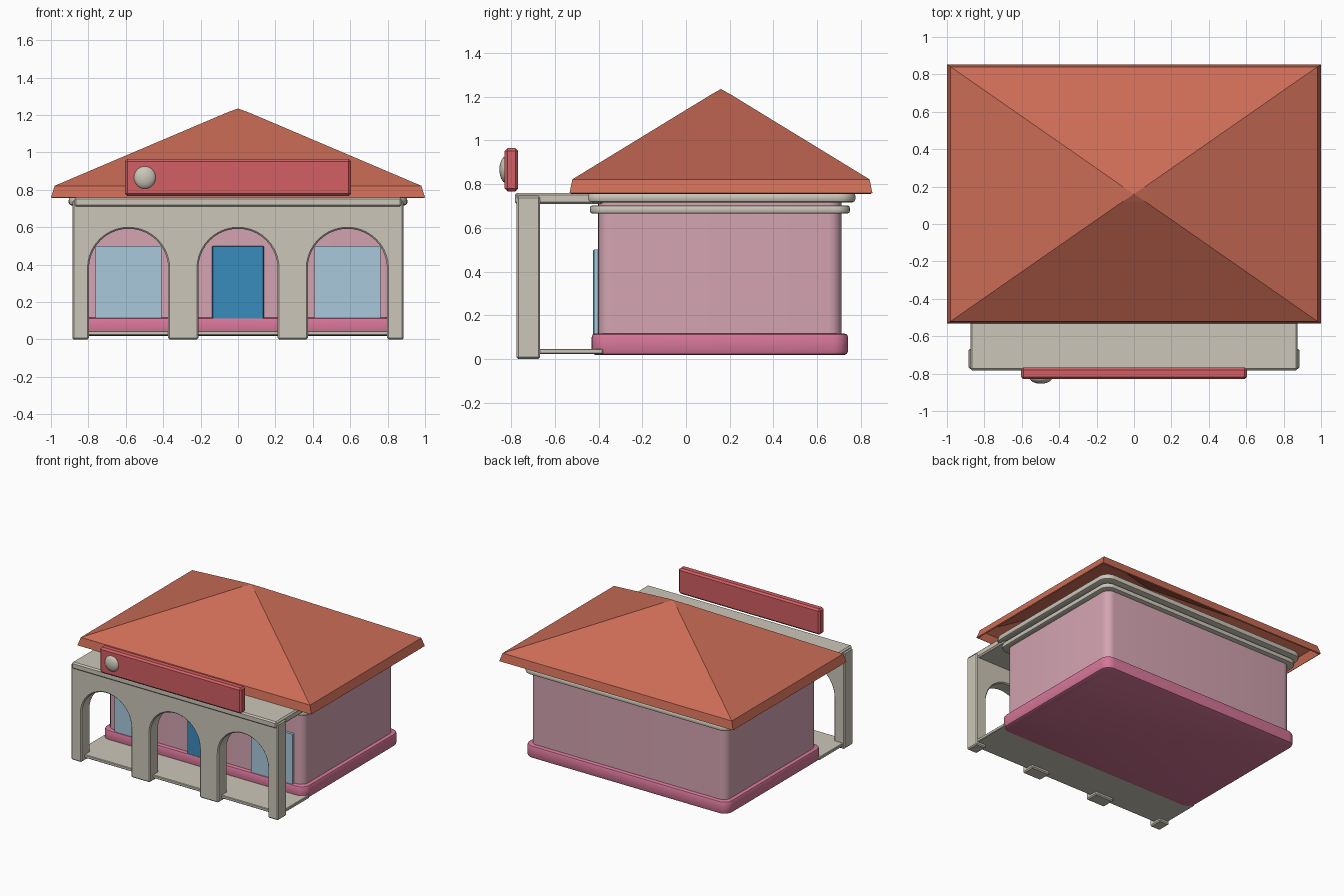
import bpy, bmesh, math

if "Cube" in bpy.data.objects:
    bpy.data.objects.remove(bpy.data.objects["Cube"])


def material(name, rgb):
    """Flat colour given as 0-255 sRGB, stored linear."""
    lin = [c / 12.92 if c <= 0.04045 else ((c + 0.055) / 1.055) ** 2.4 for c in (v / 255 for v in rgb)]
    m = bpy.data.materials.new(name)
    m.diffuse_color = (*lin, 1)
    m.use_nodes = True
    m.node_tree.nodes["Principled BSDF"].inputs["Base Color"].default_value = m.diffuse_color
    return m


STONE = material("stone", (204, 198, 184))
WALL = material("pale_pink", (212, 164, 178))
BASE = material("deep_pink", (214, 118, 152))
ROOF = material("terracotta", (203, 108, 86))
SIGN = material("sign_red", (210, 94, 99))
DOOR = material("door_blue", (58, 140, 188))
GLASS = material("window_blue", (170, 200, 220))


def finish(name, bm, mat, smooth=True):
    bmesh.ops.recalc_face_normals(bm, faces=bm.faces)
    me = bpy.data.meshes.new(name)
    bm.to_mesh(me)
    bm.free()
    me.materials.append(mat)
    ob = bpy.data.objects.new(name, me)
    bpy.context.collection.objects.link(ob)
    if smooth:
        bpy.ops.object.select_all(action='DESELECT')
        ob.select_set(True)
        bpy.context.view_layer.objects.active = ob
        bpy.ops.object.shade_smooth_by_angle(angle=math.radians(30))
    return ob


def prism(name, points, depth, mat, bevel=0.0, segments=1):
    """Extrude an outline of 3D points along depth, then soften its sharp edges."""
    bm = bmesh.new()
    face = bm.faces.new([bm.verts.new(p) for p in points])
    ext = bmesh.ops.extrude_face_region(bm, geom=[face])["geom"]
    bmesh.ops.translate(bm, vec=depth, verts=[v for v in ext if isinstance(v, bmesh.types.BMVert)])
    bmesh.ops.recalc_face_normals(bm, faces=bm.faces)
    if bevel:
        sharp = [e for e in bm.edges if e.calc_face_angle(0) > math.radians(50)]
        bmesh.ops.bevel(bm, geom=sharp, offset=bevel, segments=segments,
                        profile=0.5, affect='EDGES', clamp_overlap=True)
    return finish(name, bm, mat)


def box(name, x, y, z, mat, bevel=0.0):
    pts = [(x[0], y[0], z[0]), (x[1], y[0], z[0]), (x[1], y[1], z[0]), (x[0], y[1], z[0])]
    return prism(name, pts, (0, 0, z[1] - z[0]), mat, bevel)


HOUSE_Y = 0.155


def rounded_block(name, hx, hy, z, radius, mat, bevel, segments=1):
    """House layer with rounded vertical corners, centred on the house."""
    pts = []
    for k, (sx, sy) in enumerate([(1, 1), (-1, 1), (-1, -1), (1, -1)]):
        for i in range(7):
            a = math.pi / 2 * (k + i / 6)
            pts.append((sx * (hx - radius) + radius * math.cos(a),
                        HOUSE_Y + sy * (hy - radius) + radius * math.sin(a), z[0]))
    return prism(name, pts, (0, 0, z[1] - z[0]), mat, bevel, segments)


# House body, plinth and double cornice
rounded_block("house_walls", 0.84, 0.557, (0.05, 0.74), 0.06, WALL, 0)
rounded_block("house_plinth", 0.87, 0.587, (0.018, 0.117), 0.07, BASE, 0.018, 2)
rounded_block("lower_cornice", 0.88, 0.595, (0.665, 0.703), 0.07, STONE, 0.012, 2)
rounded_block("upper_cornice", 0.905, 0.62, (0.717, 0.76), 0.08, STONE, 0.014, 2)

# Hipped roof: rings of a four-sided shell, open underneath
bm = bmesh.new()
rings = []
for hx, hy, z in [(1.0, 0.693, 0.76), (0.98, 0.68, 0.822), (0.06, 0.04, 1.213)]:
    rings.append([bm.verts.new((sx * hx, 0.16 + sy * hy, z))
                  for sx, sy in [(-1, -1), (1, -1), (1, 1), (-1, 1)]])
for lo, hi in zip(rings, rings[1:]):
    for i in range(4):
        j = (i + 1) % 4
        bm.faces.new((lo[i], lo[j], hi[j], hi[i]))
apex = bm.verts.new((0, 0.16, 1.235))
for i in range(4):
    bm.faces.new((rings[-1][i], rings[-1][(i + 1) % 4], apex))
roof = finish("roof", bm, ROOF, smooth=False)
shell = roof.modifiers.new("thickness", 'SOLIDIFY')
shell.thickness = 0.012
shell.offset = -1

# Arcade: one outline with three arches, extruded backwards
outline = [(-0.885, 0)]
for c in (-0.585, 0, 0.585):
    outline.append((c - 0.212, 0))
    for i in range(21):
        a = math.pi * (1 - i / 20)
        outline.append((c + 0.212 * math.cos(a), 0.38 + 0.212 * math.sin(a)))
    outline.append((c + 0.212, 0))
outline += [(0.885, 0), (0.885, 0.745), (-0.885, 0.745)]
prism("arcade", [(x, -0.775, z) for x, z in outline], (0, 0.107, 0), STONE, 0.008)

# Porch roof slab and floor
box("porch_roof", (-0.875, 0.875), (-0.783, -0.38), (0.708, 0.76), STONE, 0.01)
box("porch_floor", (-0.875, 0.875), (-0.735, -0.38), (0.022, 0.046), STONE, 0.004)

# Door and windows on the front wall
box("door", (-0.138, 0.138), (-0.425, -0.39), (0.04, 0.5), DOOR, 0.004)
for side, c in (("left", -0.585), ("right", 0.585)):
    box(side + "_window", (c - 0.177, c + 0.177), (-0.422, -0.39), (0.09, 0.5), GLASS)

# Sign board with a domed disc
box("sign_board", (-0.605, 0.605), (-0.83, -0.768), (0.767, 0.965), SIGN, 0.013)
bm = bmesh.new()
bmesh.ops.create_uvsphere(bm, u_segments=24, v_segments=14, radius=1)
bmesh.ops.scale(bm, vec=(0.06, 0.032, 0.062), verts=bm.verts)
bmesh.ops.translate(bm, vec=(-0.498, -0.822, 0.866), verts=bm.verts)
finish("sign_disc", bm, STONE)
